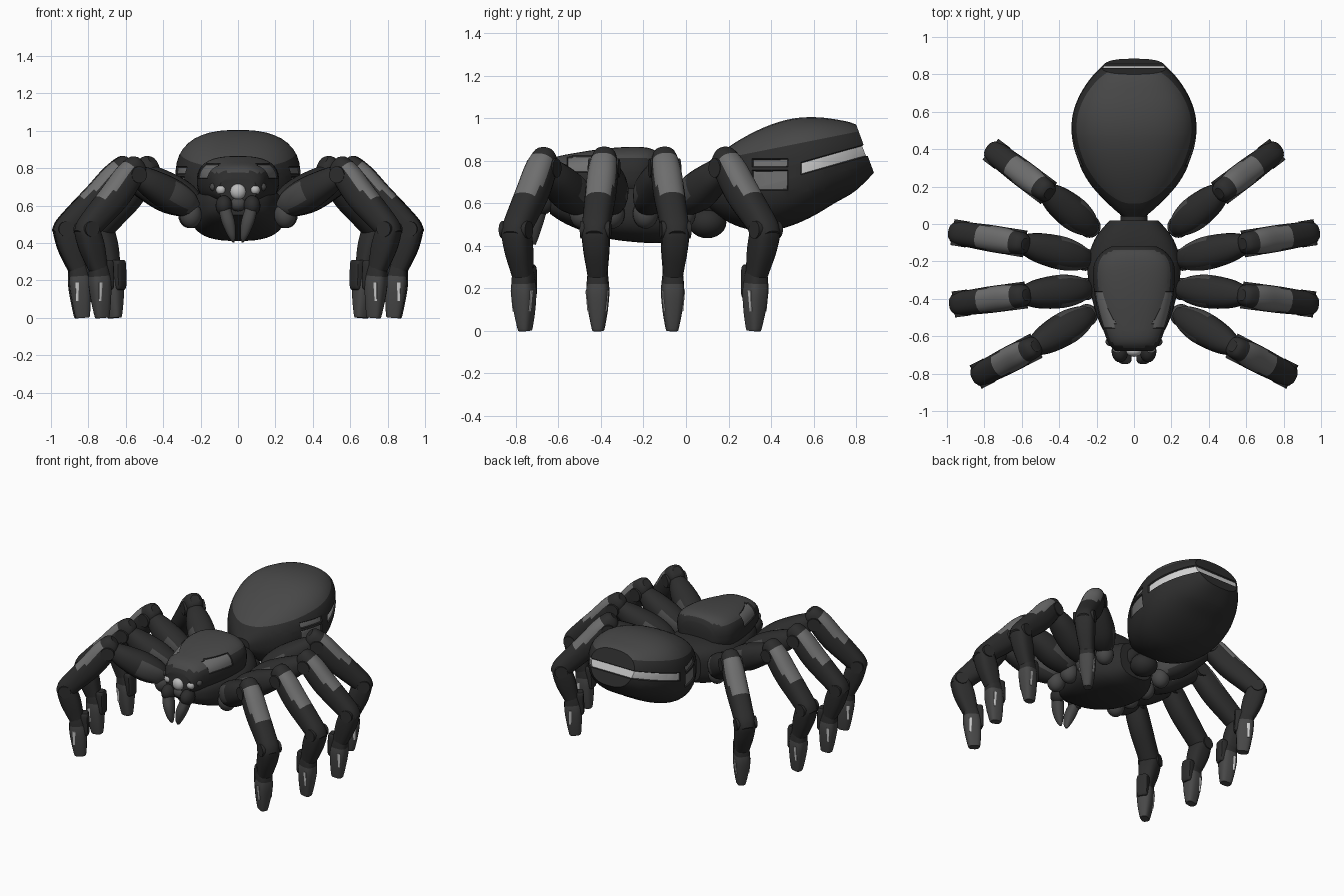
import bpy, bmesh
from math import cos, sin, pi, radians, copysign
from mathutils import Vector

if "Cube" in bpy.data.objects:
    bpy.data.objects.remove(bpy.data.objects["Cube"])

Z = Vector((0, 0, 1))
DARK, PANEL, PLATE, STRIP, EYE = range(5)


def material(name, grey):
    m = bpy.data.materials.new(name)
    m.use_nodes = True
    colour = (grey, grey, grey, 1)
    m.diffuse_color = colour
    m.node_tree.nodes["Principled BSDF"].inputs["Base Color"].default_value = colour
    return m


MATS = [material("charcoal_shell", 0.026), material("dark_grey_panel", 0.064),
        material("grey_plate", 0.16), material("pale_strip", 0.62), material("eye_silver", 0.5)]


def finish(name, bm, rule, sink=0):
    """Colour faces by rule, sink details, keep edges sharp and make the object."""
    bmesh.ops.recalc_face_normals(bm, faces=bm.faces[:])
    bm.normal_update()
    for f in bm.faces:
        f.material_index = rule(f.calc_center_median(), f.normal) if callable(rule) else rule
        f.smooth = True
    if sink:
        sunk = [f for f in bm.faces if f.material_index in (PLATE, STRIP)]
        rims = bmesh.ops.inset_region(bm, faces=sunk, thickness=0.004, depth=-sink)
        for f in rims["faces"]:
            f.material_index = DARK
    bm.normal_update()
    for e in bm.edges:
        e.smooth = len(e.link_faces) == 2 and e.calc_face_angle(pi) < radians(32)
    me = bpy.data.meshes.new(name)
    bm.to_mesh(me)
    bm.free()
    for m in MATS:
        me.materials.append(m)
    ob = bpy.data.objects.new(name, me)
    bpy.context.collection.objects.link(ob)


def smooth_rows(rows, steps):
    """Catmull-Rom interpolation of section rows."""
    out = []
    for i in range(len(rows) - 1):
        four = [rows[max(0, min(len(rows) - 1, i + k))] for k in (-1, 0, 1, 2)]
        for s in range(steps):
            t = s / steps
            out.append([b + 0.5 * t * (c - a + t * (2*a - 5*b + 4*c - d + t * (3*(b - c) + d - a)))
                        for a, b, c, d in zip(*four)])
    return out + [list(rows[-1])]


def skin(rings, sides, power):
    """Loft superellipse rings given as (centre, half width, half height)."""
    bm = bmesh.new()
    loops = []
    for c, u, v in rings:
        loop = []
        for k in range(sides):
            a = 2 * pi * (k + 0.5) / sides
            x, y = [copysign(abs(w) ** (2 / power), w) for w in (cos(a), sin(a))]
            loop.append(bm.verts.new(c + u * x + v * y))
        loops.append(loop)
    for a, b in zip(loops, loops[1:]):
        for k in range(sides):
            j = (k + 1) % sides
            bm.faces.new((a[k], a[j], b[j], b[k]))
    bm.faces.new(loops[0])
    bm.faces.new(loops[-1])
    return bm


def hull(rows, power, sides=40, steps=4):
    """Body shell lofted along y from (y, half width, bottom, top)."""
    rings = [(Vector((0, y, (lo + hi) / 2)), Vector((w, 0, 0)), Z * ((hi - lo) / 2))
             for y, w, lo, hi in smooth_rows(rows, steps)]
    return skin(rings, sides, power)


def cut(bm, co, no, trim=False):
    bmesh.ops.bisect_plane(bm, geom=bm.verts[:] + bm.edges[:] + bm.faces[:],
                           plane_co=co, plane_no=no, clear_outer=trim)
    if trim:
        bmesh.ops.holes_fill(bm, edges=[e for e in bm.edges if e.is_boundary])


def segment(name, p, q, side, rows, rule=DARK, power=2.5, sides=16):
    """Limb part from p to q with rows (t, half width, half height, lift)."""
    p, q = Vector(p), Vector(q)
    up = side.cross((q - p).normalized()).normalized()
    rings = [(p.lerp(q, t) + up * lift, side * w, up * h)
             for t, w, h, lift in smooth_rows(rows, 4)]

    def paint(c, n):
        t = (c - p).dot(q - p) / (q - p).length_squared
        return rule(t, n.dot(up), n.dot(side))
    finish(name, skin(rings, sides, power), paint if callable(rule) else rule)


def ball(name, centre, size, mat):
    bm = bmesh.new()
    bmesh.ops.create_uvsphere(bm, u_segments=20, v_segments=12, radius=1)
    for v in bm.verts:
        v.co = Vector(a * b for a, b in zip(v.co, size)) + Vector(centre)
    finish(name, bm, mat)


# Abdomen: tilted egg with trimmed tail, slatted side vents and a pale band
bm = hull([(.04, .06, .63, .73), (.1, .13, .58, .79), (.2, .225, .51, .865), (.3, .285, .475, .925),
           (.4, .32, .47, .97), (.5, .335, .495, .998), (.6, .325, .54, 1.005), (.7, .285, .6, .995),
           (.8, .215, .66, .97), (.91, .1, .77, .9)], 2.5)
cut(bm, (0, .87, .78), (0, .19, .07), True)
SLOPE, RISE = .28, .2
LOW, HIGH = .73, .79
for z in (LOW, HIGH):
    cut(bm, (0, .53, z), (0, -SLOPE, 1))
cut(bm, (0, 0, .775), (0, -RISE, 1))
for y in (.31, .48, .54):
    cut(bm, (0, y, 0), (0, 1, 0))
for z in (.66, .755, .77, .81):
    cut(bm, (0, 0, z), (0, 0, 1))


def abdomen_rule(c, n):
    if LOW < c.z - SLOPE * (c.y - .53) < HIGH and c.y > .54:
        return STRIP
    if .31 < c.y < .48 and .66 < c.z < .81 and abs(c.x) > .2:
        return DARK if .755 < c.z < .77 else PLATE
    return PANEL if c.z > .775 + RISE * c.y and n.y < .8 else DARK


finish("abdomen", bm, abdomen_rule, .009)

# Thorax and head shell with shoulder scoops
finish("thorax", hull([(-.64, .1, .55, .66), (-.56, .17, .5, .69), (-.4, .225, .44, .7),
                       (-.22, .25, .415, .71), (-.08, .21, .415, .71), (.02, .13, .45, .69)], 2.8),
       DARK)
bm = hull([(-.68, .1, .62, .75), (-.63, .14, .61, .81), (-.5, .185, .6, .84), (-.35, .215, .6, .86),
           (-.22, .215, .6, .865), (-.15, .17, .62, .85), (-.12, .12, .64, .81)], 2.6)
for y in (-.56, -.36):
    cut(bm, (0, y, 0), (0, 1, 0))
for z in (.745, .825):
    cut(bm, (0, 0, z), (0, 0, 1))


def head_rule(c, n):
    if -.56 < c.y < -.36 and .745 < c.z < .825 and abs(c.x) > .1:
        return PLATE
    return PANEL if n.z > .6 else DARK


finish("head_shell", bm, head_rule, .006)

# Waist joint
X = Vector((-1, 0, 0))
segment("waist", (0, -.02, .59), (0, .2, .62), X, [(0, .08, .07, 0), (.5, .07, .06, 0), (1, .1, .08, 0)])
ball("waist_joint", (0, .1, .51), (.09, .09, .075), DARK)

# Face: eyes, snout, jaws and fangs
ball("middle_eye", (0, -.68, .675), (.042, .03, .042), EYE)
ball("snout", (0, -.66, .61), (.045, .04, .04), PANEL)
for s, label in ((1, "left"), (-1, "right")):
    ball("inner_eye_" + label, (s * .09, -.665, .685), (.027, .025, .027), EYE)
    ball("outer_eye_" + label, (s * .13, -.63, .7), (.022, .022, .022), PANEL)
    ball("jaw_" + label, (s * .075, -.68, .6), (.045, .06, .055), DARK)
    segment("fang_" + label, (s * .07, -.69, .58), (s * .025, -.715, .405), X,
            [(0, .034, .04, 0), (.4, .036, .04, .01), (.8, .022, .025, .008), (1, .006, .008, 0)], PANEL)


def tibia_rule(t, up, side):
    return PLATE if -.02 < t < .56 and up > .3 + .6 * abs(t - .2) else DARK


def femur_rule(t, up, side):
    return PANEL if t < .55 and abs(side) > .6 and up > -.5 else DARK


def foot_rule(t, up, side):
    return PANEL if t > .1 else DARK


def leg(label, s, hip, knee, elbow):
    """Jointed leg in its own upright plane."""
    H, K, E = [Vector((s * x, y, z)) for (x, y), z in zip((hip, knee, elbow), (.57, .765, .475))]
    out = Vector((E.x - K.x, E.y - K.y, 0)).normalized()
    side = out.cross(Z)
    A = E - out * .075 + Z * -.225
    T = A - out * .02 - Z * A.z
    ball("hip_" + label, H + out * .06 - Z * .02, (.06, .06, .07), PANEL)
    segment("femur_" + label, H, K, side,
            [(.08, .035, .04, 0), (.22, .07, .075, 0), (.45, .09, .09, 0), (.75, .078, .075, .005),
             (.95, .05, .055, .01), (1.02, .045, .05, .01)], femur_rule, 2.3, 20)
    segment("tibia_" + label, K, E, side,
            [(-.2, .03, .03, .025), (-.13, .056, .06, .02), (.1, .07, .078, .012), (.4, .072, .08, 0),
             (.75, .068, .072, 0), (1, .064, .062, 0), (1.12, .045, .04, 0)], tibia_rule, 2.4, 24)
    segment("shin_" + label, E, A, side,
            [(-.18, .035, .04, 0), (0, .064, .06, 0), (.4, .061, .066, 0), (.8, .05, .054, 0),
             (1, .045, .045, 0)], DARK, 3)
    segment("foot_" + label, A, T, side,
            [(-.12, .045, .045, 0), (.05, .05, .053, 0), (.3, .053, .057, 0), (.65, .044, .05, 0),
             (.95, .03, .04, 0), (1, .026, .034, 0)], foot_rule, 3)
    # calf block behind the ankle, joint pins and pale foot slits
    segment("heel_block_" + label, A + Z * .06 - out * .045, A - Z * .1 - out * .05, side,
            [(0, .03, .025, 0), (.15, .04, .03, 0), (.85, .038, .03, 0), (1, .028, .02, 0)], DARK, 4)
    for part, c, r, w in (("knee_pin_", K, .045, .072), ("elbow_pin_", E, .042, .07)):
        segment(part + label, c - side * w, c + side * w, out, [(0, r, r, 0), (1, r, r, 0)], DARK, 2)
    for k in (-1, 1):
        slit = A + side * k * .0515 + out * .015
        segment("foot_slit_%s_%d" % (label, k), slit - Z * .06, slit - Z * .16 - side * k * .009, side,
                [(0, .004, .01, 0), (1, .004, .007, 0)], STRIP, 4, 8)


LEGS = {"front": ((.2, -.46), (.56, -.67), (.81, -.8)),
        "mid_front": ((.2, -.34), (.62, -.385), (.925, -.425)),
        "mid_back": ((.2, -.2), (.625, -.1), (.93, -.05)),
        "back": ((.19, -.05), (.49, .19), (.735, .375))}
for name, (hip, knee, elbow) in LEGS.items():
    leg(name + "_left", 1, hip, knee, elbow)
    leg(name + "_right", -1, hip, knee, elbow)
